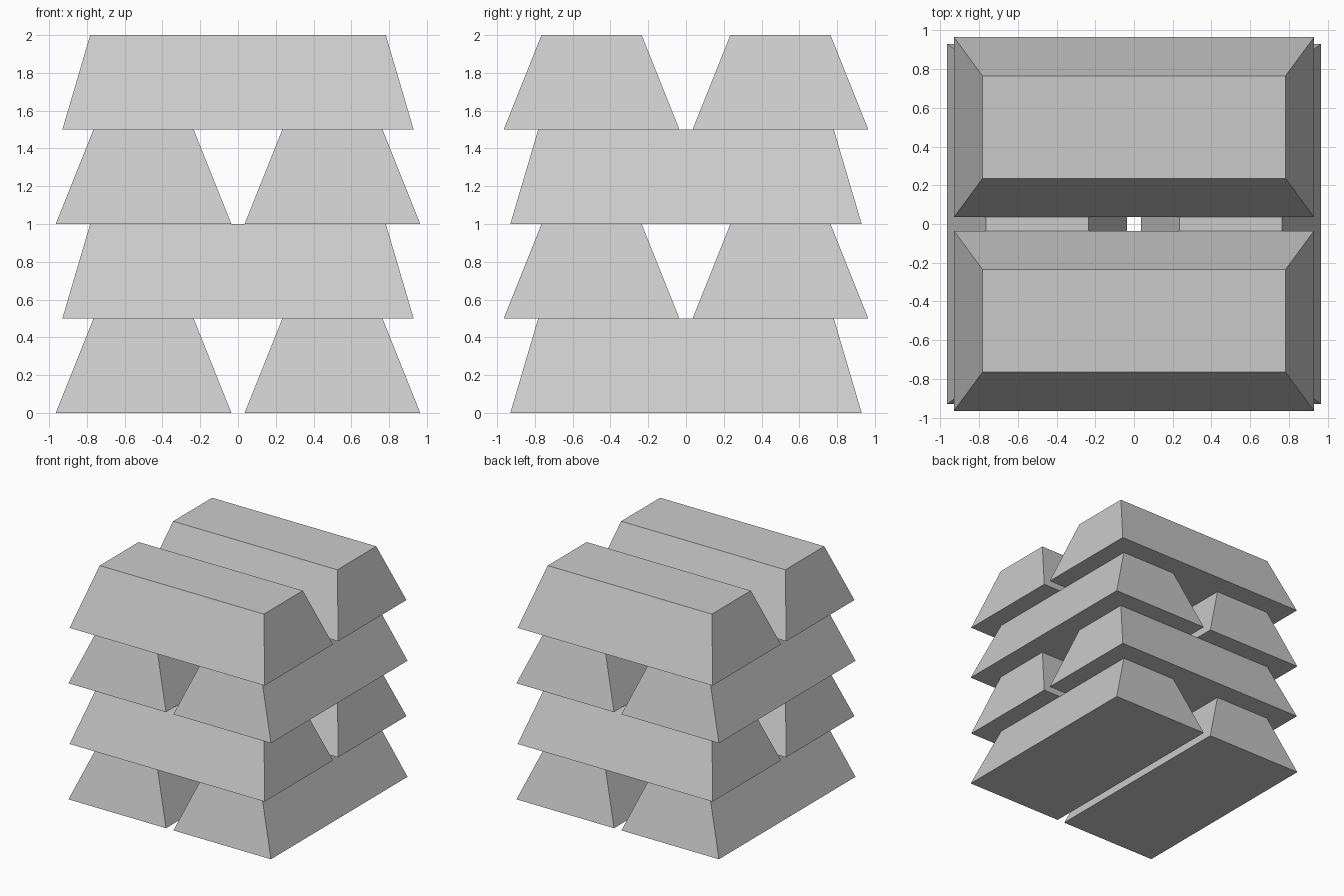
import bpy
import bmesh
from mathutils import Matrix
from math import pi

if "Cube" in bpy.data.objects:
    bpy.data.objects.remove(bpy.data.objects["Cube"])

HEIGHT = 0.5
BASE = (0.93, 1.86)   # width, length of the underside
TOP = (0.53, 1.565)   # width, length of the upper face


def ingot_mesh():
    # Tapered bar running along y, standing on z = 0
    bm = bmesh.new()
    bmesh.ops.create_cube(bm, size=1.0)
    for v in bm.verts:
        w, l = TOP if v.co.z > 0 else BASE
        v.co = (v.co.x * w, v.co.y * l, (v.co.z + 0.5) * HEIGHT)
    mesh = bpy.data.meshes.new("ingot")
    bm.to_mesh(mesh)
    bm.free()
    return mesh


mesh = ingot_mesh()

# Four layers of two bars, each layer turned a quarter from the one below
for layer in range(4):
    turn = Matrix.Rotation(pi / 2 * (layer % 2), 4, 'Z')
    for side, offset in (("a", -0.5), ("b", 0.5)):
        bar = bpy.data.objects.new(f"ingot_layer_{layer + 1}_{side}", mesh)
        bpy.context.collection.objects.link(bar)
        bar.matrix_world = (Matrix.Translation((0, 0, layer * HEIGHT)) @ turn
                            @ Matrix.Translation((offset, 0, 0)))
